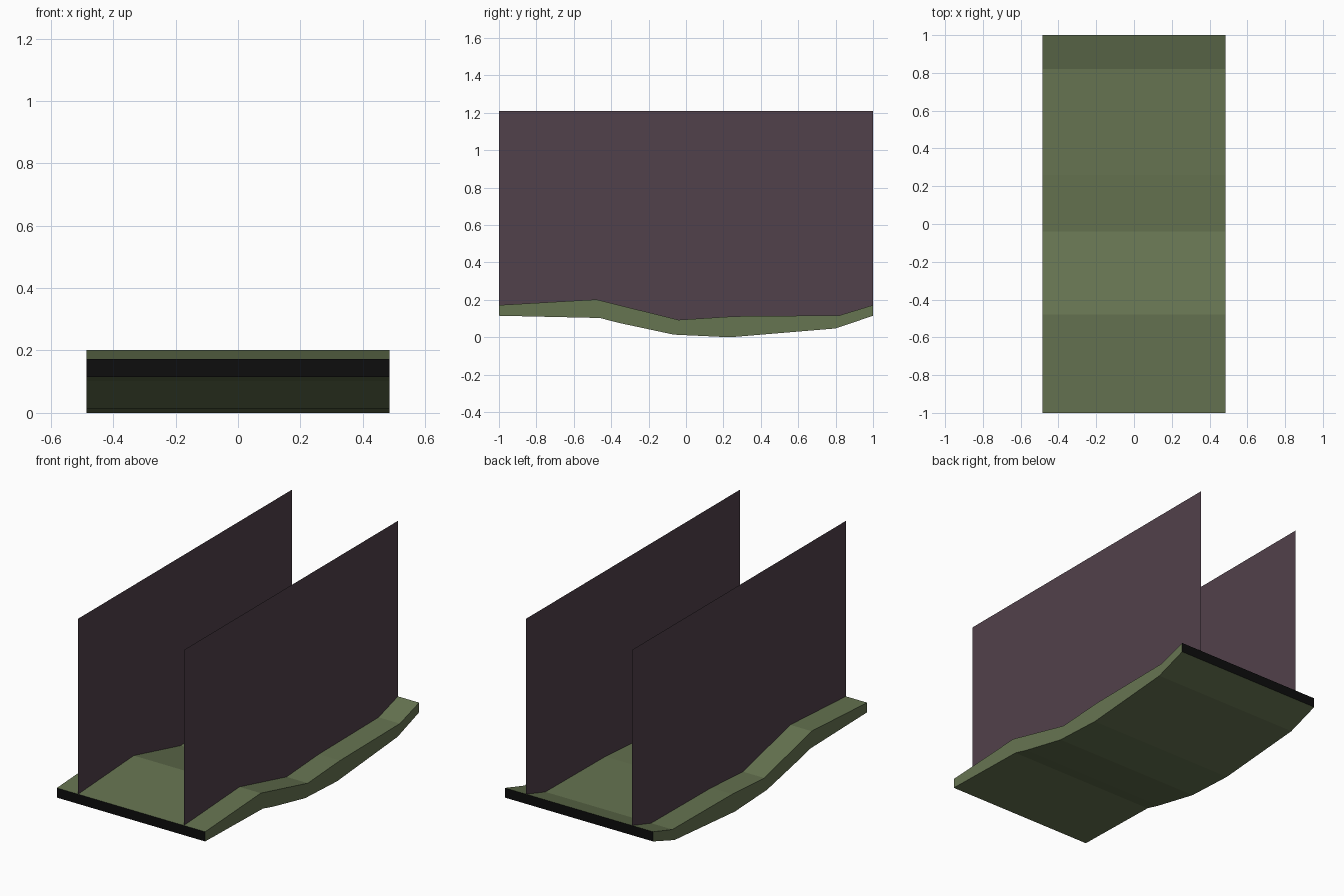
import bpy

if "Cube" in bpy.data.objects:
    bpy.data.objects.remove(bpy.data.objects["Cube"])

HALF_WIDTH = 0.485
WALL_X = 0.346
WALL_TOP = 1.21

# Side profile (y, z) of the walkway slab
TOP = [(-1, 0.172), (-0.48, 0.202), (-0.04, 0.093), (0.26, 0.112), (0.82, 0.117), (1, 0.172)]
BOTTOM = [(-1, 0.115), (-0.46, 0.103), (-0.36, 0.077), (-0.065, 0.014),
          (0.235, 0.0), (0.80, 0.047), (1, 0.115)]


def material(name, rgb):
    mat = bpy.data.materials.new(name)
    mat.diffuse_color = (*rgb, 1)
    mat.use_nodes = True
    mat.node_tree.nodes["Principled BSDF"].inputs["Base Color"].default_value = mat.diffuse_color
    return mat


def make_object(name, verts, faces, mats):
    mesh = bpy.data.meshes.new(name)
    mesh.from_pydata(verts, [], faces)
    for mat in mats:
        mesh.materials.append(mat)
    mesh.update()
    obj = bpy.data.objects.new(name, mesh)
    bpy.context.collection.objects.link(obj)
    return obj


green = material("moss green", (0.134, 0.176, 0.083))
black = material("end black", (0.004, 0.004, 0.004))
purple = material("dusky purple", (0.083, 0.052, 0.070))

# Slab: side profile extruded across x, with black end faces
loop = BOTTOM + TOP[::-1]
n = len(loop)
verts = [(x, y, z) for x in (HALF_WIDTH, -HALF_WIDTH) for y, z in loop]
faces = [tuple(range(n)), tuple(range(2 * n - 1, n - 1, -1))]
faces += [(i, i + n, (i + 1) % n + n, (i + 1) % n) for i in range(n)]
slab = make_object("walkway_slab", verts, faces, [green, black])
for face in slab.data.polygons:
    if abs(face.normal.y) > 0.99:
        face.material_index = 1

# Side walls: thin sheets rising from the slab's top surface
for side, x in (("left", -WALL_X), ("right", WALL_X)):
    m = len(TOP)
    verts = [(x, y, z) for y, z in TOP] + [(x, y, WALL_TOP) for y, z in TOP]
    faces = [(i, i + 1, i + 1 + m, i + m) for i in range(m - 1)]
    make_object(side + "_wall", verts, faces, [purple])
